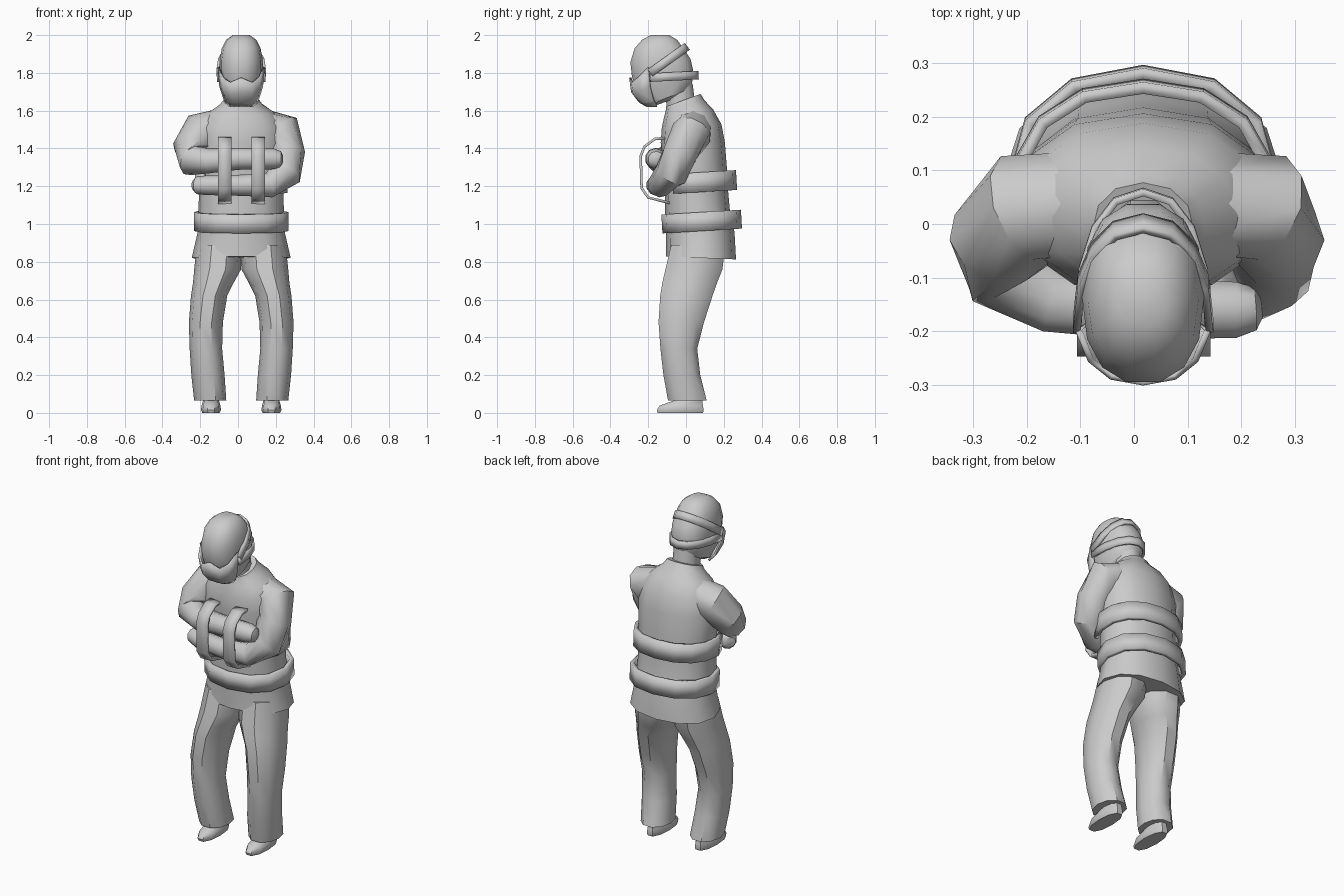
import bpy, bmesh
from math import sin, cos, pi, radians, copysign
from mathutils import Vector

if "Cube" in bpy.data.objects:
    bpy.data.objects.remove(bpy.data.objects["Cube"])

CX = 0.017  # body centre line


def finish(name, bm, angle=40):
    bmesh.ops.recalc_face_normals(bm, faces=bm.faces[:])
    me = bpy.data.meshes.new(name)
    bm.to_mesh(me)
    bm.free()
    me.shade_smooth()
    me.set_sharp_from_angle(angle=radians(angle))
    ob = bpy.data.objects.new(name, me)
    bpy.context.collection.objects.link(ob)
    return ob


def squircle(a, sq):
    c, s = cos(a), sin(a)
    return copysign(abs(c) ** sq, c), copysign(abs(s) ** sq, s)


def loft(name, rings, n=12, sq=1.0):
    """Skin closed rings given as (centre, u axis, v axis)."""
    bm = bmesh.new()
    loops = []
    for c, u, v in rings:
        pts = [squircle(2 * pi * i / n, sq) for i in range(n)]
        loops.append([bm.verts.new(c + u * p + v * q) for p, q in pts])
    for a, b in zip(loops, loops[1:]):
        for i in range(n):
            j = (i + 1) % n
            bm.faces.new((a[i], a[j], b[j], b[i]))
    bm.faces.new(loops[0])
    bm.faces.new(loops[-1])
    return finish(name, bm)


def level(x, y, z, rx, ry, pitch=0.0):
    """Horizontal ring; positive pitch lifts its back edge."""
    return Vector((x, y, z)), Vector((rx, 0, 0)), Vector((0, ry * cos(pitch), ry * sin(pitch)))


def tube(name, pts, n=10):
    """Round limb through (x, y, z, radius) points."""
    P = [Vector(p[:3]) for p in pts]
    rings = []
    for i, p in enumerate(P):
        t = (P[min(i + 1, len(P) - 1)] - P[max(i - 1, 0)]).normalized()
        u = t.cross(Vector((0, 1, 0))).normalized()
        rings.append((p, u * pts[i][3], u.cross(t) * pts[i][3]))
    return loft(name, rings, n)


def sheet(name, rows, thick, closed=False):
    """Thickened grid of points."""
    bm = bmesh.new()
    R = [[bm.verts.new(p) for p in r] for r in rows]
    m = len(R[0])
    for a, b in zip(R, R[1:]):
        for i in range(m if closed else m - 1):
            j = (i + 1) % m
            bm.faces.new((a[i], a[j], b[j], b[i]))
    ob = finish(name, bm)
    mod = ob.modifiers.new("thickness", "SOLIDIFY")
    mod.thickness, mod.offset = thick, 0
    return ob


def band(name, y, z, rx, ry, pitch, height, thick, a0=0, a1=360, n=12, sq=0.9):
    """Tilted strap, full loop or arc (degrees, 90 is the back)."""
    closed = a1 - a0 == 360
    c, u, v = level(CX, y, z, rx, ry, pitch)
    up = Vector((0, -sin(pitch), cos(pitch))) * height / 2
    rows = []
    for k in (-1, 1):
        row = []
        for i in range(n if closed else n + 1):
            p, q = squircle(radians(a0 + (a1 - a0) * i / n), sq)
            row.append(c + u * p + v * q + up * k)
        rows.append(row)
    return sheet(name, rows, thick, closed)


# Jacket body with flared hem and tilted collar
jacket = [(.08, .82, .262, .185, -.04), (.075, .95, .232, .182, .03), (.062, 1.05, .226, .172, .03),
          (.055, 1.17, .224, .168, .03), (.052, 1.29, .228, .165, 0), (.036, 1.43, .24, .17, 0),
          (.03, 1.52, .225, .158, .05), (.015, 1.59, .175, .13, .12), (-.005, 1.63, .115, .105, .25),
          (-.015, 1.655, .095, .098, .35), (-.015, 1.655, .08, .08, .35)]
loft("jacket_body", [level(CX, *r) for r in jacket], 12, .9)

# Neck and head
loft("neck", [level(CX, -.02, 1.58, .075, .08, .2), level(CX, -.04, 1.73, .075, .08, .2)], 10)
head = [(-.085, 1.655, .05, .1, .35), (-.085, 1.675, .085, .122, .38), (-.11, 1.735, .104, .155, .25),
        (-.125, 1.80, .113, .166, .12), (-.135, 1.865, .114, .163, .05), (-.143, 1.93, .103, .132, 0),
        (-.14, 1.975, .08, .095, 0), (-.138, 2.0, .045, .05, 0)]
loft("head", [level(CX, *r) for r in head], 14, .85)

# Face mask: shell over the lower face, peaked at the nose
tops = {0: 1.775, 25: 1.75, 50: 1.775, 78: 1.83}
angles = [-78, -50, -25, 0, 25, 50, 78]
mask = []
for k, rx, cy, ry in ((0, .122, -.165, .13), (.5, .112, -.155, .13), (.85, .088, -.145, .10), (1, .062, -.135, .07)):
    row = []
    for a in angles:
        p, q = squircle(radians(a), .85)
        top = tops[abs(a)]
        row.append((CX + rx * q, cy - ry * p, top + (1.625 - top) * k))
    mask.append(row)
sheet("face_mask", mask, .012)

# Head straps
band("upper_head_strap", -.19, 1.80, .124, .235, .62, .045, .014, 0, 180, 8)
band("lower_head_strap", -.19, 1.775, .122, .25, .05, .045, .014, 0, 180, 8)

# Waist belts
band("waist_belt", .083, 1.013, .24, .2, .06, .1, .022)
band("sleeve_belt", .055, 1.22, .237, .202, .06, .105, .022, -35, 215, 10)

# Crossed sleeves
tube("upper_sleeve", [(-.09, .04, 1.51, .1), (-.2, .03, 1.485, .108), (-.247, -.03, 1.4, .1),
                      (-.24, -.085, 1.335, .085), (-.15, -.14, 1.335, .066), (0, -.16, 1.345, .058),
                      (.19, -.16, 1.345, .055), (.225, -.158, 1.343, .042), (.237, -.157, 1.342, .02)])
tube("lower_sleeve", [(.125, .04, 1.51, .1), (.235, .03, 1.485, .108), (.26, -.03, 1.375, .095),
                      (.25, -.08, 1.265, .088), (.165, -.14, 1.205, .066), (.02, -.155, 1.205, .056),
                      (-.16, -.13, 1.205, .052), (-.215, -.105, 1.205, .048), (-.23, -.095, 1.205, .03)])

# Vertical chest straps looping over both sleeves
path = [(-.11, 1.455), (-.165, 1.45), (-.22, 1.41), (-.24, 1.36), (-.235, 1.19), (-.2, 1.14), (-.08, 1.11)]
for side, x in (("right", -.07), ("left", .107)):
    sheet(side + "_chest_strap", [[(x + d, y, z) for y, z in path] for d in (-.036, .036)], .014)

# Trouser legs and feet
leg = [(.115, .065, .89, .12, .15), (.125, .042, .76, .124, .158), (.147, .02, .69, .108, .152),
       (.17, .002, .62, .096, .145), (.187, -.025, .48, .09, .126), (.187, -.038, .34, .086, .102),
       (.176, -.022, .2, .088, .102), (.164, .007, .065, .085, .107)]
foot = [(.16, -.03, 0, .046, .125), (.16, -.03, .015, .053, .13), (.16, -.025, .038, .05, .12),
        (.16, .0, .058, .044, .09), (.16, .025, .075, .042, .065), (.16, .03, .13, .042, .06)]
for side, s in (("right", -1), ("left", 1)):
    loft(side + "_trouser_leg", [level(CX + s * r[0], *r[1:]) for r in leg], 10, .92)
    loft(side + "_foot", [level(CX + s * r[0], *r[1:]) for r in foot], 10, .9)
